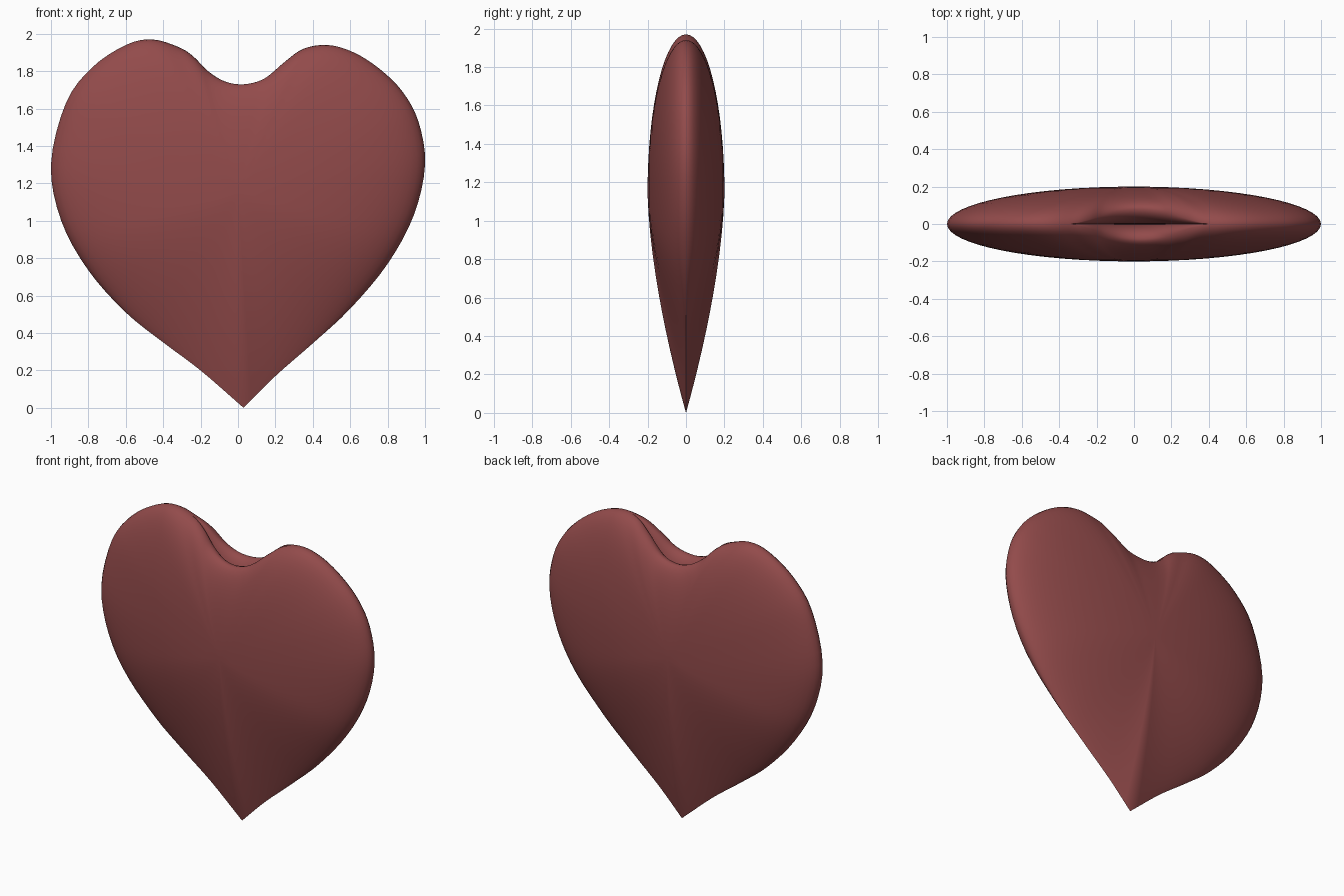
import bpy, bmesh, math
from mathutils import Vector

if "Cube" in bpy.data.objects:
    bpy.data.objects.remove(bpy.data.objects["Cube"])

# Front outline, from the bottom tip round the right lobe, notch and left lobe back to the tip
OUTLINE = [(0.03, 0), (0.2, 0.17), (0.4, 0.345), (0.6, 0.53), (0.8, 0.77), (0.94, 1.03),
           (1.0, 1.3), (0.965, 1.53), (0.88, 1.69), (0.76, 1.81), (0.62, 1.9), (0.48, 1.94),
           (0.35, 1.92), (0.25, 1.85), (0.14, 1.76), (0.03, 1.73), (-0.07, 1.745),
           (-0.16, 1.8), (-0.24, 1.88), (-0.32, 1.93), (-0.46, 1.97), (-0.6, 1.94),
           (-0.78, 1.82), (-0.92, 1.63), (-1.0, 1.3), (-0.945, 1.0), (-0.8, 0.735),
           (-0.6, 0.51), (-0.4, 0.35), (-0.2, 0.2), (0.03, 0)]
CENTRE = Vector((0.0, 1.15))
HALF = 0.2            # half thickness in the middle
LIP, DIP = 0.08, 0.16  # notch lip half width and groove depth
STEPS, RINGS, INNER = 4, 16, 6


def smooth_outline(points):
    """Catmull-Rom curve through the points, sharp at the tip."""
    p = [Vector(q) for q in points]
    p = [2 * p[0] - p[1]] + p + [2 * p[-1] - p[-2]]
    out = []
    for a, b, c, d in zip(p, p[1:], p[2:], p[3:]):
        for i in range(STEPS):
            t = i / STEPS
            out.append(0.5 * (2 * b + (c - a) * t + (2 * a - 5 * b + 4 * c - d) * t * t
                              + (3 * b - a - 3 * c + d) * t ** 3))
    return out


def spoke(o):
    """Points (x, half thickness, z) from the centre to the rim, then into the notch groove."""
    s = min(max((o.y - 0.05) / 0.85, 0), 1)
    tip = 1 - s * s * (3 - 2 * s)
    notch = 0.0
    if o.y > 1.5 and abs(o.x - 0.03) < 0.38:
        notch = math.cos((o.x - 0.03) / 0.38 * math.pi / 2) ** 1.5
    lip = LIP * notch
    pts = []
    for i in range(1, RINGS + 1):
        t = math.sin(i / RINGS * math.pi / 2)
        y = lip + (HALF - lip) * max(1 - t ** (2 - 0.4 * tip), 0) ** (0.5 + 0.5 * tip)
        q = CENTRE + (o - CENTRE) * t
        pts.append((q.x, y, q.y))
    for i in range(1, INNER + 1):
        a = i / INNER * math.pi / 2
        pts.append((o.x, lip * (1 - math.sin(a)), o.y - DIP * notch * (1 - math.cos(a))))
    return pts


# Puffed heart: front and back shells joined along the rim
bm = bmesh.new()
spokes = [spoke(o) for o in smooth_outline(OUTLINE)]
n = len(spokes)
for side in (-1, 1):
    grid = [[bm.verts.new((x, side * y, z)) for x, y, z in s] for s in spokes]
    mid = bm.verts.new((CENTRE.x, side * HALF, CENTRE.y))
    for i in range(n):
        a, b = grid[i], grid[(i + 1) % n]
        bm.faces.new((mid, a[0], b[0]))
        for j in range(len(a) - 1):
            bm.faces.new((a[j], a[j + 1], b[j + 1], b[j]))
bmesh.ops.remove_doubles(bm, verts=bm.verts[:], dist=0.0005)
bmesh.ops.recalc_face_normals(bm, faces=bm.faces[:])
mesh = bpy.data.meshes.new("heart")
bm.to_mesh(mesh)
bm.free()
heart = bpy.data.objects.new("heart", mesh)
bpy.context.collection.objects.link(heart)

# Dark red finish, smooth shading
mat = bpy.data.materials.new("dark_red")
mat.diffuse_color = (0.29, 0.07, 0.07, 1)
mat.use_nodes = True
mat.node_tree.nodes["Principled BSDF"].inputs["Base Color"].default_value = mat.diffuse_color
mesh.materials.append(mat)
bpy.context.view_layer.objects.active = heart
heart.select_set(True)
bpy.ops.object.shade_smooth_by_angle(angle=math.radians(60))
